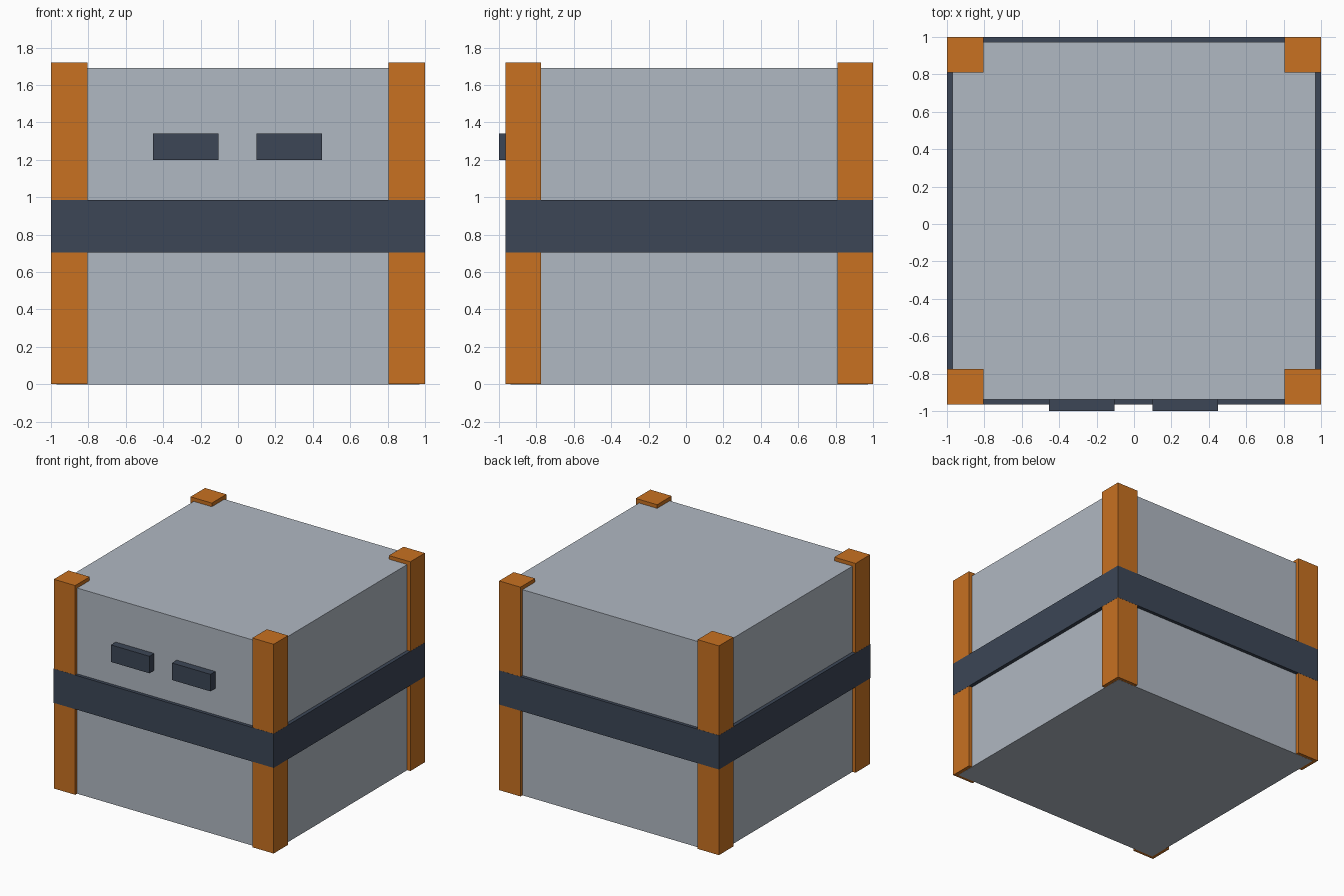
import bpy

# Remove the default cube
cube = bpy.data.objects.get("Cube")
if cube:
    bpy.data.objects.remove(cube, do_unlink=True)


def srgb(*rgb):
    return [(c / 255 / 12.92) if c < 11 else ((c / 255 + 0.055) / 1.055) ** 2.4 for c in rgb] + [1.0]


def material(name, color):
    mat = bpy.data.materials.new(name)
    mat.use_nodes = True
    mat.diffuse_color = color
    mat.node_tree.nodes["Principled BSDF"].inputs["Base Color"].default_value = color
    return mat


def box(name, x, y, z, mat):
    """Box spanning the given (min, max) range on each axis."""
    bpy.ops.mesh.primitive_cube_add(size=1, location=[sum(r) / 2 for r in (x, y, z)])
    obj = bpy.context.object
    obj.name = name
    obj.scale = [r[1] - r[0] for r in (x, y, z)]
    bpy.ops.object.transform_apply(location=False, rotation=False, scale=True)
    obj.data.materials.append(mat)
    return obj


grey = material("light grey", srgb(176, 184, 194))
orange = material("orange", srgb(200, 113, 33))
slate = material("dark slate", srgb(60, 70, 86))

FRONT, BACK = -0.965, 1.0
INSET = 0.001  # keeps the posts just under the band

# Main crate and the band wrapped around it
box("crate_body", (-0.97, 0.97), (FRONT + 0.027, BACK - 0.027), (0, 1.69), grey)
box("middle_band", (-1, 1), (FRONT, BACK), (0.705, 0.985), slate)

# Corner posts
for side, xs in (("right", (-1 + INSET, -0.805)), ("left", (0.805, 1 - INSET))):
    for end, ys in (("front", (FRONT + INSET, -0.775)), ("back", (0.81, BACK - INSET))):
        box(f"{end}_{side}_post", xs, ys, (INSET, 1.72), orange)

# Front handle blocks
for side, xs in (("right", (-0.455, -0.105)), ("left", (0.1, 0.45))):
    box(f"{side}_handle", xs, (-1, FRONT + 0.03), (1.2, 1.34), slate)
